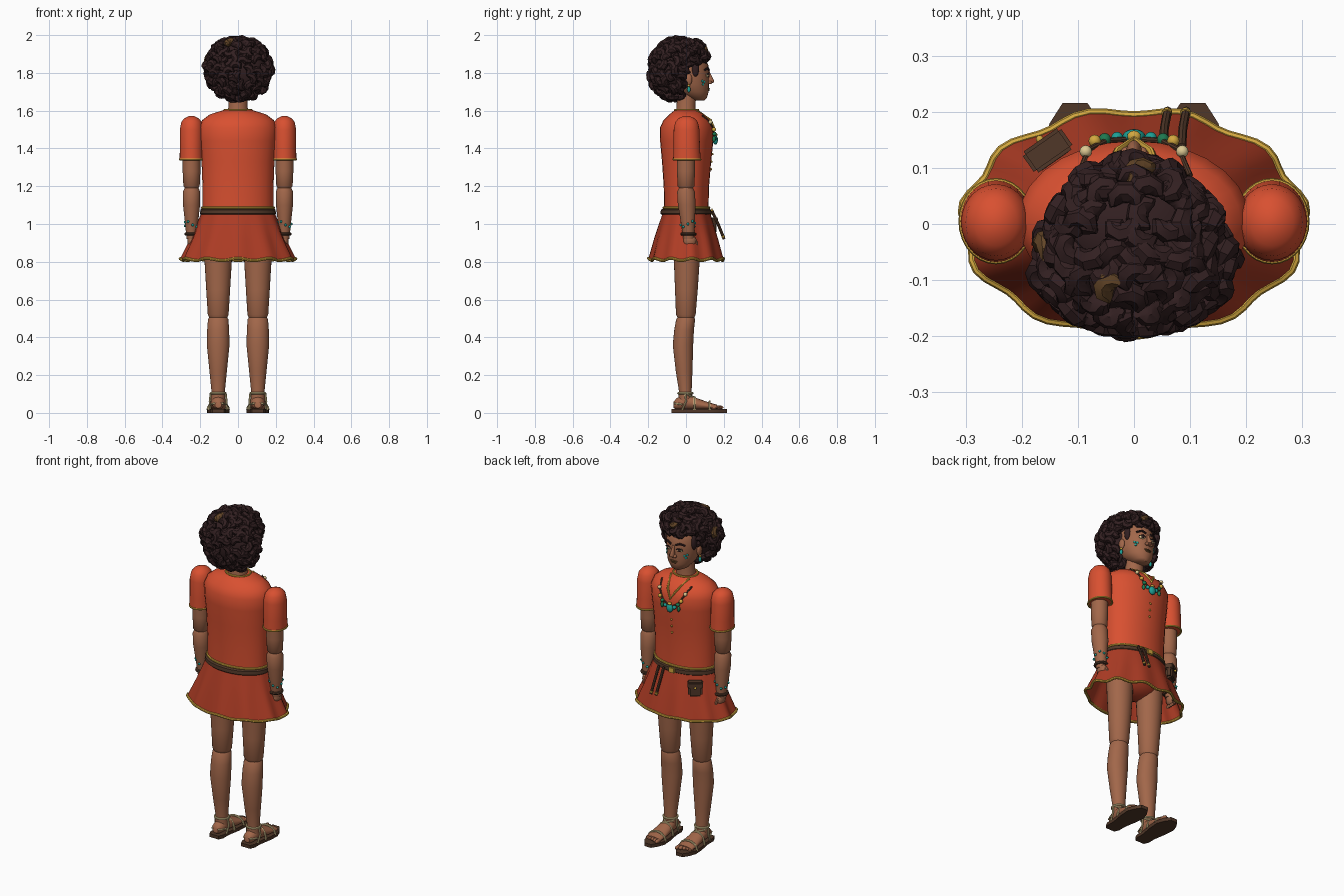
import bpy, bmesh, math, random
from mathutils import Vector, Matrix

random.seed(4)
old = bpy.data.objects.get("Cube")
if old:
    bpy.data.objects.remove(old)


def material(name, *rgb):
    m = bpy.data.materials.new(name)
    m.use_nodes = True
    m.diffuse_color = (*rgb, 1)
    m.node_tree.nodes["Principled BSDF"].inputs["Base Color"].default_value = (*rgb, 1)
    return m


coral = material("coral cloth", .69, .08, .03)
rust = material("rust cloth", .42, .045, .018)
skin = material("brown skin", .36, .135, .068)
hair = material("dark hair", .032, .014, .015)
tip = material("light hair", .127, .061, .021)
gold = material("gold trim", .65, .39, .05)
leather = material("leather", .08, .038, .021)
teal = material("teal", .013, .35, .30)
cream = material("cream", .72, .58, .29)
green = material("green bead", .013, .19, .08)


def finish(bm, name, mat):
    bmesh.ops.recalc_face_normals(bm, faces=bm.faces)
    mesh = bpy.data.meshes.new(name)
    bm.to_mesh(mesh)
    bm.free()
    mesh.materials.append(mat)
    obj = bpy.data.objects.new(name, mesh)
    bpy.context.collection.objects.link(obj)
    return obj


def skin_rings(bm, rings, caps=True):
    rows = [[bm.verts.new(p) for p in ring] for ring in rings]
    n = len(rows[0])
    for a, b in zip(rows, rows[1:]):
        for i in range(n):
            j = (i + 1) % n
            bm.faces.new((a[i], a[j], b[j], b[i]))
    if caps:
        bm.faces.new(rows[0])
        bm.faces.new(rows[-1])


def ellipse(z, rx, ry, cy=0, cx=0, n=28):
    turns = [math.tau * i / n for i in range(n)]
    return [Vector((cx + rx * math.cos(a), cy + ry * math.sin(a), z)) for a in turns]


def loft(name, mat, rings, cx=0, caps=True):
    bm = bmesh.new()
    skin_rings(bm, [ellipse(*r, cx=cx) for r in rings], caps)
    return finish(bm, name, mat)


def ball(name, mat, loc, size, turn=0):
    bm = bmesh.new()
    bmesh.ops.create_uvsphere(bm, u_segments=16, v_segments=10, radius=1)
    bm.transform(Matrix.Translation(loc) @ Matrix.Rotation(turn, 4, "Z") @ Matrix.Diagonal((*size, 1)))
    return finish(bm, name, mat)


def box(name, mat, loc, size, turn=0, bevel=.006):
    bm = bmesh.new()
    bmesh.ops.create_cube(bm, size=1)
    bm.transform(Matrix.Diagonal((*size, 1)))
    bmesh.ops.bevel(bm, geom=bm.edges[:], offset=bevel, segments=2, affect="EDGES")
    bm.transform(Matrix.Translation(loc) @ Matrix.Rotation(turn, 4, "Z"))
    return finish(bm, name, mat)


def tube(name, mat, points, radius, cyclic=False):
    curve = bpy.data.curves.new(name, "CURVE")
    curve.dimensions = "3D"
    curve.bevel_depth, curve.bevel_resolution, curve.use_fill_caps = radius, 2, True
    spline = curve.splines.new("POLY")
    spline.points.add(len(points) - 1)
    for p, co in zip(spline.points, points):
        p.co = (*co, 1)
    spline.use_cyclic_u = cyclic
    temp = bpy.data.objects.new(name, curve)
    mesh = bpy.data.meshes.new_from_object(temp)
    bpy.data.objects.remove(temp)
    mesh.materials.clear()
    mesh.materials.append(mat)
    obj = bpy.data.objects.new(name, mesh)
    bpy.context.collection.objects.link(obj)
    return obj


# Tunic body, with a helper giving the chest surface for ornaments
TORSO = [(1.08, .187, .117, .002), (1.2, .188, .12, .002), (1.33, .193, .13, .003), (1.44, .203, .141, .004),
         (1.51, .207, .143, .005), (1.55, .19, .124, .005), (1.58, .15, .093, .005), (1.605, .07, .06, .003)]
loft("tunic_body", coral, TORSO)


def chest(x, z, lift=.004):
    for a, b in zip(TORSO, TORSO[1:]):
        if a[0] <= z <= b[0]:
            t = (z - a[0]) / (b[0] - a[0])
            rx, ry, cy = (a[k] + t * (b[k] - a[k]) for k in (1, 2, 3))
            return Vector((x, cy + ry * math.sqrt(max(0, 1 - (x / rx) ** 2)) + lift, z))


tube("collar_trim", gold, ellipse(1.604, .07, .06, .003), .006, True)
tube("tunic_hem", gold, ellipse(1.086, .189, .12, .002), .007, True)

# Flared skirt with soft folds
skirt_rows = []
for z, rx, ry, fold in [(1.07, .19, .122, 0), (1.0, .217, .144, .01), (.92, .25, .168, .02), (.812, .3, .196, .03)]:
    row = ellipse(z, rx, ry, .003, n=72)
    for i, p in enumerate(row):
        wave = math.sin(math.tau * i / 72 * 11)
        p.x *= 1 + fold * wave
        p.y *= 1 + fold * wave
        p.z += fold * .2 * wave
    skirt_rows.append(row)
bm = bmesh.new()
skin_rings(bm, skirt_rows, caps=False)
finish(bm, "skirt", rust)
tube("skirt_hem", gold, skirt_rows[-1], .008, True)
ball("undershorts", rust, (0, 0, .93), (.165, .1, .1))

# Belt and hanging gear
loft("belt", leather, [(1.05, .196, .13), (1.055, .201, .135), (1.075, .199, .133), (1.08, .192, .125)])
box("belt_buckle", gold, (0, .137, 1.065), (.04, .012, .034), bevel=.004)
for x in (.052, .085):
    tube("hanging_tool", leather, [(x, .137, 1.07), (x + .002, .17, 1.0), (x + .008, .202, .92)], .008)
    tube("tool_tip", gold, [(x + .006, .196, .937), (x + .007, .199, .928)], .0095)
turn = math.radians(35)
box("pouch", leather, (-.152, .128, .99), (.078, .04, .085), turn, .01)
box("pouch_flap", leather, (-.154, .131, 1.017), (.084, .046, .036), turn)
ball("pouch_button", gold, (-.168, .151, 1.004), (.007, .007, .007))

# Necklaces and front buttons
tube("neckline_trim", gold, [chest(x, 1.6 - .1 * (1 - abs(x) / .06)) for x in (-.06, -.03, 0, .03, .06)], .006)
cord = [(-.1, 1.575), (-.08, 1.53), (-.05, 1.48), (0, 1.45), (.05, 1.48), (.08, 1.53), (.1, 1.575)]
tube("necklace_cord", leather, [chest(x, z, .006) for x, z in cord], .005)
ball("necklace_pendant", teal, chest(0, 1.445, .01), (.021, .014, .025))
ball("pendant_cap", gold, chest(0, 1.473, .01), (.012, .01, .008))
for s in (-1, 1):
    for x, z, mat in [(.03, 1.456, teal), (.052, 1.477, green), (.07, 1.5, gold), (.086, 1.54, cream)]:
        ball("necklace_bead", mat, chest(s * x, z, .009), (.011, .011, .011))
    ball("necklace_drop", green, chest(s * .055, 1.45, .008), (.009, .009, .016))
for z in (1.37, 1.33, 1.29):
    ball("tunic_button", gold, chest(0, z, .003), (.006, .005, .006))

# Arms, sleeves, hands, legs and sandals, made once per side
for s in (-1, 1):
    side = "left_" if s > 0 else "right_"
    x = s * .246
    loft(side + "sleeve", coral, [(1.34, .063, .073, .005), (1.4, .062, .07, .004), (1.5, .062, .068, .003),
         (1.54, .054, .06, .003), (1.56, .038, .042, .003), (1.572, .012, .014, .003)], x)
    tube(side + "sleeve_hem", gold, ellipse(1.342, .061, .071, .005, x), .006, True)
    loft(side + "upper_arm", skin, [(1.185, .03, .03), (1.2, .043, .044), (1.28, .047, .048), (1.4, .046, .048)], x)
    loft(side + "forearm", skin, [(.92, .026, .028, .014), (1.0, .034, .036, .01), (1.1, .045, .047, .004),
         (1.17, .046, .047), (1.192, .036, .036)], x)
    tube(side + "wrist_band", leather, ellipse(.947, .03, .033, .013, x), .009, True)
    for k in range(9):
        a = math.tau * k / 9
        spot = (x + .036 * math.cos(a), .01 + .038 * math.sin(a), 1.0 + .015 * math.sin(2 * a))
        ball(side + "bracelet_bead", teal, spot, (.007, .007, .007))
    ball(side + "palm", skin, (x, .02, .91), (.022, .034, .036))
    for k in range(4):
        y = -.002 + k * .015
        tube(side + "finger", skin, [(x, y, .9), (x + s * .004, y + .003, .875), (x - s * .012, y + .004, .864)], .009)
    tube(side + "thumb", skin, [(x, .043, .925), (x - s * .006, .056, .9), (x - s * .01, .055, .882)], .009)

    x = s * .105
    loft(side + "thigh", skin, [(.5, .045, .042), (.52, .055, .052, -.001), (.65, .063, .06, .002),
         (.8, .072, .068, .004), (.95, .076, .074, .003)], x)
    loft(side + "shin", skin, [(.06, .038, .036, -.003), (.12, .036, .034, -.004), (.22, .046, .044, -.01),
         (.36, .06, .054, -.016), (.44, .058, .052, -.01), (.495, .054, .05, -.002), (.512, .044, .04)], x)
    foot = loft(side + "foot", skin, [(-.066, .018, .016, .042), (-.05, .031, .03, .048), (0, .038, .042, .058),
                (.06, .044, .031, .046), (.12, .05, .02, .036), (.165, .048, .013, .03)], x)
    for v in foot.data.vertices:
        v.co.y, v.co.z = v.co.z, v.co.y
    foot.data.flip_normals()
    for k in range(5):
        long = .026 - .003 * k
        ball(side + "toe", skin, (x + s * (.019 * k - .038), .172 - .006 * k, .029), (.011, long, .011))
    outline = [(.03, -.078), (.042, -.05), (.042, 0), (.056, .08), (.06, .14), (.045, .18), (.022, .216)]
    outline += [(-u, v) for u, v in reversed(outline)]
    bm = bmesh.new()
    skin_rings(bm, [[(x + u, v, z) for u, v in outline] for z in (0, .02)])
    finish(bm, side + "sandal_sole", leather)
    tube(side + "ankle_strap", cream, ellipse(.104, .039, .038, -.003, x), .006, True)
    for y, w, h in [(.045, .05, .082), (.125, .056, .06)]:
        arc = [math.pi * i / 10 for i in range(11)]
        tube(side + "foot_strap", cream, [(x + w * math.cos(a), y, .015 + (h - .015) * math.sin(a)) for a in arc], .006)
    for u in (-1, 1):
        tube(side + "side_strap", cream, [(x + u * .04, -.005, .104), (x + u * .045, .0, .06), (x + u * .042, -.02, .016)], .005)
        tube(side + "cross_strap", cream, [(x, .044, .084), (x + u * .03, .02, .09), (x + u * .038, 0, .104)], .005)
    tube(side + "heel_strap", cream, [(x + .042, -.02, .045), (x + .024, -.06, .05), (x - .024, -.06, .05), (x - .042, -.02, .045)], .005)

    # Eyes, ears and face paint
    ball(side + "eye", cream, (s * .038, .113, 1.787), (.018, .008, .01), -s * .3)
    ball(side + "iris", hair, (s * .038, .119, 1.787), (.008, .005, .009), -s * .3)
    tube(side + "eyelid", hair, [(s * .019, .121, 1.789), (s * .037, .121, 1.799), (s * .057, .11, 1.79)], .003)
    tube(side + "eyebrow", hair, [(s * .016, .121, 1.815), (s * .04, .116, 1.826), (s * .066, .1, 1.815)], .006)
    ball(side + "nostril", skin, (s * .013, .126, 1.749), (.011, .012, .009))
    ball(side + "ear", skin, (s * .098, .012, 1.765), (.012, .021, .032))
    ball(side + "earring", teal, (s * .104, .015, 1.712), (.009, .009, .016))
    ball(side + "earring_stud", gold, (s * .104, .015, 1.733), (.007, .007, .007))
    for u, z in [(.058, 1.752), (.068, 1.757), (.064, 1.739)]:
        y = .014 + .107 * math.sqrt(1 - (u / .092) ** 2)
        ball(side + "cheek_paint", teal, (s * u, y, z), (.007, .004, .007), -s * .8)
    ball(side + "sideburn", hair, (s * .09, .05, 1.825), (.014, .02, .045))

# Neck and head
loft("neck", skin, [(1.57, .062, .058), (1.62, .05, .05), (1.72, .05, .05, .005)])
loft("head", skin, [(1.655, .024, .026, .072), (1.666, .048, .05, .06), (1.7, .076, .084, .036), (1.74, .09, .103, .018),
     (1.79, .097, .112, .01), (1.84, .097, .11, .008), (1.9, .08, .09), (1.93, .03, .04)])
loft("nose", skin, [(1.742, .009, .006, .126), (1.75, .014, .018, .13), (1.758, .013, .018, .131),
     (1.78, .009, .014, .124), (1.81, .007, .008, .116)])
ball("upper_lip", tip, (0, .116, 1.716), (.025, .01, .005))
ball("lower_lip", tip, (0, .115, 1.708), (.02, .01, .006))

# Hair: two rounded masses covered with thick curls
MASSES = [(Vector((0, -.068, 1.818)), Vector((.155, .106, .145))), (Vector((0, -.012, 1.888)), Vector((.128, .104, .074)))]
roots = []
for k, (centre, size) in enumerate(MASSES):
    ball("hair_mass", hair, centre, size)
    other, reach = MASSES[1 - k]
    count = 150 - 20 * k
    for i in range(count):
        z = 1 - (2 * i + 1) / count
        a = i * math.pi * (3 - math.sqrt(5))
        d = Vector((math.cos(a) * math.sqrt(1 - z * z), math.sin(a) * math.sqrt(1 - z * z), z))
        p = centre + d * size
        buried = sum(((p[j] - other[j]) / reach[j]) ** 2 for j in range(3)) < .9
        on_face = (p.y > .02 and p.z < 1.872) or (p.y > -.03 and p.z < 1.8)
        if not buried and not on_face:
            roots.append((p, Vector([d[j] / size[j] for j in range(3)]).normalized()))


def curl(bm, p, normal):
    frame = normal.to_track_quat("Z", "Y").to_matrix().to_4x4()
    place = Matrix.Translation(p + normal * .012) @ frame @ Matrix.Rotation(random.uniform(0, math.tau), 4, "Z")
    place = place @ Matrix.Rotation(random.uniform(-.4, .4), 4, "X")
    rings = []
    for t, r in enumerate((.009, .018, .021, .021, .018, .007)):
        a = t * .72
        out = Vector((math.cos(a), math.sin(a), 0))
        angles = [math.tau * j / 7 for j in range(7)]
        rings.append([place @ (out * (.022 + r * math.cos(b)) + Vector((0, 0, r * math.sin(b)))) for b in angles])
    skin_rings(bm, rings)


targets = [Vector(t) for t in [(.02, .08, 1.94), (-.15, -.04, 1.88), (-.045, -.11, 1.95)]]
light = {min(range(len(roots)), key=lambda i: (roots[i][0] - t).length) for t in targets}
dark_bm, light_bm = bmesh.new(), bmesh.new()
for i, (p, normal) in enumerate(roots):
    curl(light_bm if i in light else dark_bm, p + normal * (.006 if i in light else 0), normal)
finish(dark_bm, "dark_curls", hair)
finish(light_bm, "light_curls", tip)

# Smooth shading with crisp edges
bpy.ops.object.select_all(action="DESELECT")
meshes = [o for o in bpy.context.collection.objects if o.type == "MESH"]
for o in meshes:
    o.select_set(True)
bpy.context.view_layer.objects.active = meshes[0]
bpy.ops.object.shade_smooth_by_angle(angle=math.radians(40))
